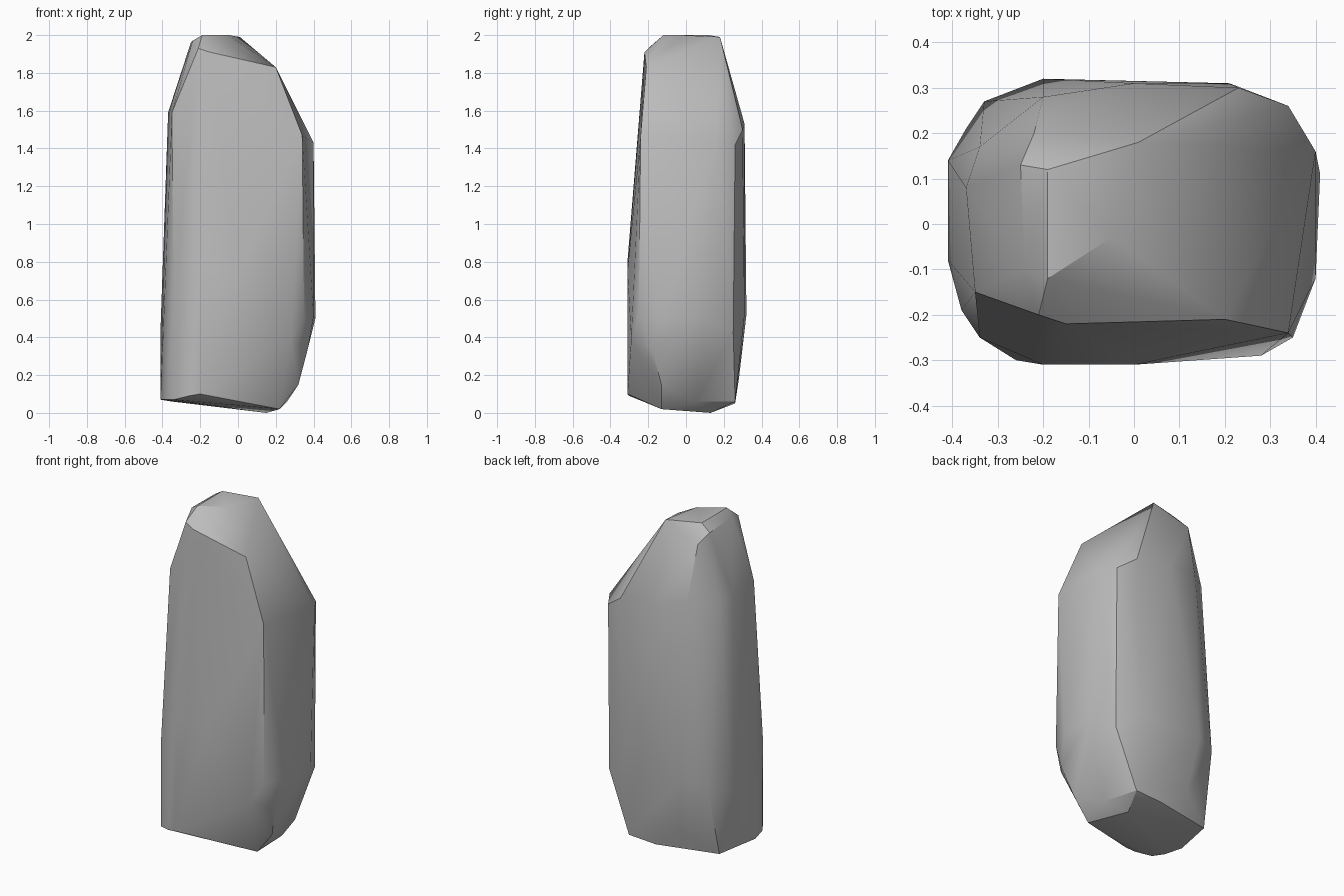
import bpy
import bmesh
import math

# Remove the default cube
default_cube = bpy.data.objects.get("Cube")
if default_cube:
    bpy.data.objects.remove(default_cube, do_unlink=True)


def make_material(name, color):
    material = bpy.data.materials.new(name)
    material.use_nodes = True
    material.diffuse_color = color
    shader = material.node_tree.nodes["Principled BSDF"]
    shader.inputs["Base Color"].default_value = color
    return material


def add_corners(bm, corners):
    """Add chiselled corners, given in hundredths of a unit."""
    for corner in corners:
        bm.verts.new([value / 100 for value in corner])


def hull_object(name, corner_groups, material, smooth_angle):
    """Wrap all corner groups in one convex, faceted stone."""
    bm = bmesh.new()
    for corners in corner_groups:
        add_corners(bm, corners)
    result = bmesh.ops.convex_hull(bm, input=bm.verts[:])
    unused = result["geom_interior"] + result["geom_unused"]
    loose = {item for item in unused if isinstance(item, bmesh.types.BMVert)}
    bmesh.ops.delete(bm, geom=list(loose), context="VERTS")
    bmesh.ops.recalc_face_normals(bm, faces=bm.faces[:])
    mesh = bpy.data.meshes.new(name)
    bm.to_mesh(mesh)
    bm.free()
    mesh.materials.append(material)
    stone = bpy.data.objects.new(name, mesh)
    bpy.context.collection.objects.link(stone)
    bpy.ops.object.select_all(action="DESELECT")
    stone.select_set(True)
    bpy.context.view_layer.objects.active = stone
    bpy.ops.object.shade_smooth_by_angle(angle=smooth_angle)
    return stone


# Small tilted crown
crown = [
    (-19, 12, 200), (1, 18, 199), (-5, -3, 200), (-19, -12, 200),
    (-24, -10, 197), (-25, 13, 196), (-22, 20, 191),
]

# Shoulders: long front edge, low slope towards the left side
shoulders = [
    (-21, -20, 193), (-15, -22, 191), (20, -21, 183),
    (-35, -15, 159), (-37, 8, 159), (-34, 17, 159), (-20, 28, 157),
    (0, 31, 153), (23, 30, 150), (34, 26, 142), (40, 16, 143), (34, -24, 147),
]

# Widest part of the body
body = [
    (41, 11, 50), (40, -12, 51), (35, -25, 51), (28, -29, 39),
    (0, -31, 75), (-20, -31, 80), (-34, -25, 60),
    (-41, 14, 45), (-37, 21, 45), (-33, 27, 50),
    (-20, 32, 52), (21, 31, 52), (34, 25, 42),
]

# Undercut foot, sloping down to the left
foot = [
    (-20, -31, 10), (-26, -30, 9), (-34, -25, 7), (-38, -19, 7),
    (-41, -8, 7), (-35, 18, 6), (-15, 28, 18),
    (37, -18, 34), (32, -13, 15), (22, -13, 2), (26, 5, 6),
    (15, 13, 0), (20, 26, 6), (2, 26, 5),
]

stone_grey = make_material("stone grey", (0.5, 0.5, 0.5, 1.0))
hull_object("standing_rock", [crown, shoulders, body, foot],
            stone_grey, math.radians(30))
